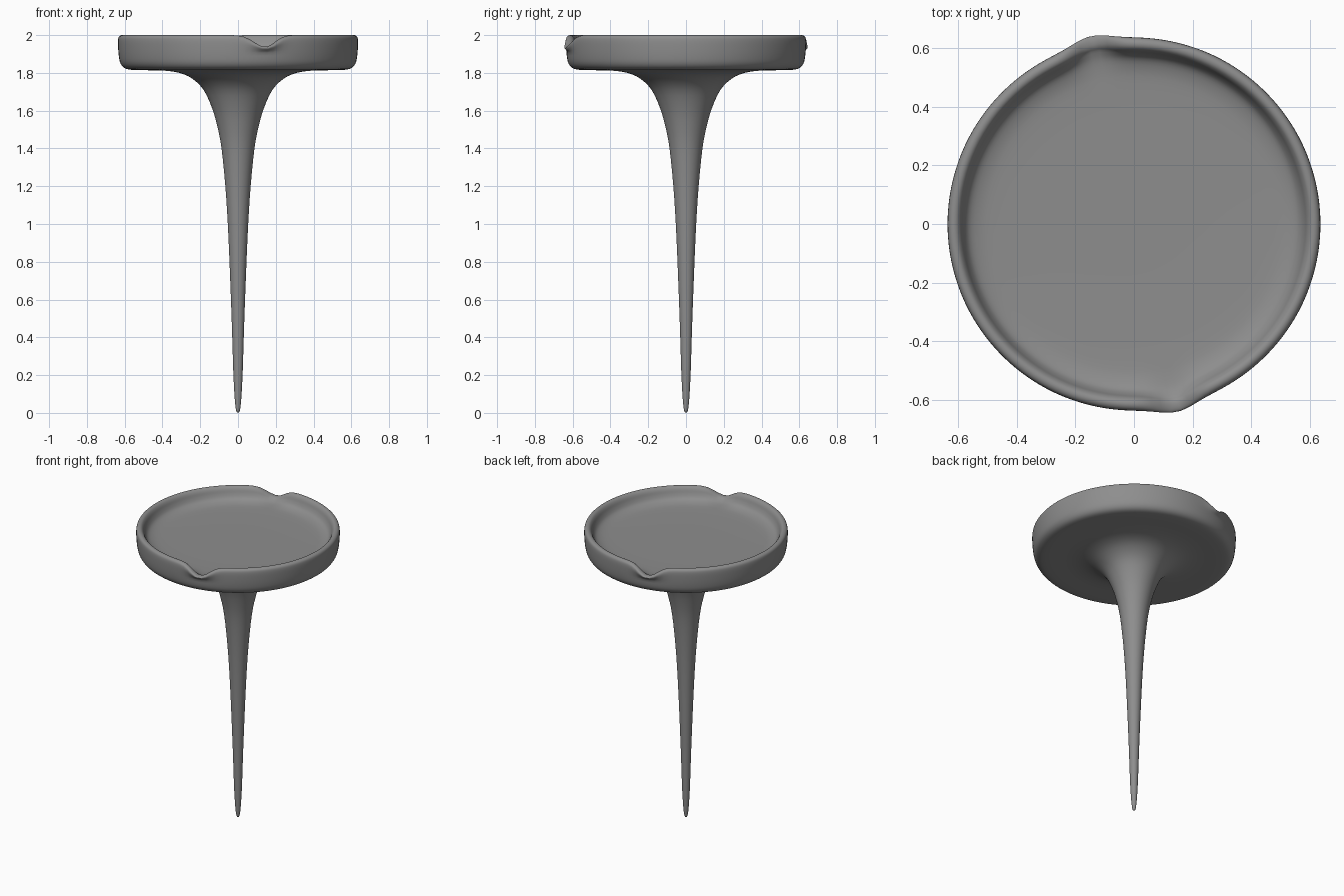
import bpy, bmesh, math
from mathutils import Vector

if "Cube" in bpy.data.objects:
    bpy.data.objects.remove(bpy.data.objects["Cube"])

SEGMENTS = 128
STEPS = 3
FLOOR = 1.91
SPOUT_ANGLES = (math.radians(-77), math.radians(103))

# Half section (radius, height): spike, flare, underside, wall, rim, basin
PROFILE = [
    (0, 0), (0.009, 0.01), (0.014, 0.04), (0.019, 0.1), (0.025, 0.22),
    (0.032, 0.45), (0.043, 0.75), (0.054, 1.0), (0.067, 1.2), (0.087, 1.4),
    (0.11, 1.52), (0.138, 1.615), (0.182, 1.71), (0.243, 1.77),
    (0.31, 1.8), (0.39, 1.812), (0.48, 1.814), (0.56, 1.816),
    (0.6, 1.825), (0.622, 1.85), (0.631, 1.89), (0.635, 1.94),
    (0.635, 1.975), (0.63, 1.992), (0.617, 2.0), (0.602, 1.997),
    (0.59, 1.982), (0.58, 1.957), (0.563, 1.932), (0.53, 1.917),
    (0.48, FLOOR), (0.35, 1.907), (0.18, 1.906), (0, 1.906),
]


def smooth_path(points):
    """Catmull-Rom curve through the section points."""
    pts = [Vector(p) for p in points]
    path = []
    for i in range(len(pts) - 1):
        a, b, c = pts[max(i - 1, 0)], pts[i], pts[i + 1]
        d = pts[min(i + 2, len(pts) - 1)]
        for k in range(STEPS):
            t = k / STEPS
            path.append(b + (c - a) * t / 2 + (a * 2 - b * 5 + c * 4 - d) * t**2 / 2
                        + (b * 3 - a - c * 3 + d) * t**3 / 2)
    return path + [pts[-1]]


def pour_spout(v):
    """Dip the rim and push it outward at the two pouring spouts."""
    r = v.co.xy.length
    if r < 0.45 or v.co.z < FLOOR:
        return
    angle = math.atan2(v.co.y, v.co.x)
    g = sum(math.exp(-((angle - s) / 0.125) ** 2) for s in SPOUT_ANGLES)
    lift = min((v.co.z - FLOOR) / 0.06, 1)
    scale = 1 + 0.022 * g * lift / r
    v.co.x *= scale
    v.co.y *= scale
    v.co.z -= (v.co.z - FLOOR) * 0.7 * g


# Turn the section about the vertical axis
bm = bmesh.new()
verts = [bm.verts.new((max(p.x, 0), 0, p.y)) for p in smooth_path(PROFILE)]
edges = [bm.edges.new(pair) for pair in zip(verts, verts[1:])]
bmesh.ops.spin(bm, geom=verts + edges, axis=(0, 0, 1), cent=(0, 0, 0),
               angle=math.tau, steps=SEGMENTS, use_duplicate=False)
bmesh.ops.remove_doubles(bm, verts=bm.verts, dist=0.0002)
for vert in bm.verts:
    pour_spout(vert)
bmesh.ops.recalc_face_normals(bm, faces=bm.faces)
mesh = bpy.data.meshes.new("spiked_dish")
bm.to_mesh(mesh)
bm.free()

dish = bpy.data.objects.new("spiked_dish", mesh)
bpy.context.collection.objects.link(dish)

# Plain grey finish
grey = bpy.data.materials.new("plain_grey")
grey.use_nodes = True
colour = (0.27, 0.27, 0.27, 1)
grey.diffuse_color = colour
grey.node_tree.nodes["Principled BSDF"].inputs["Base Color"].default_value = colour
mesh.materials.append(grey)

bpy.ops.object.select_all(action="DESELECT")
dish.select_set(True)
bpy.context.view_layer.objects.active = dish
bpy.ops.object.shade_smooth_by_angle(angle=math.radians(50))
